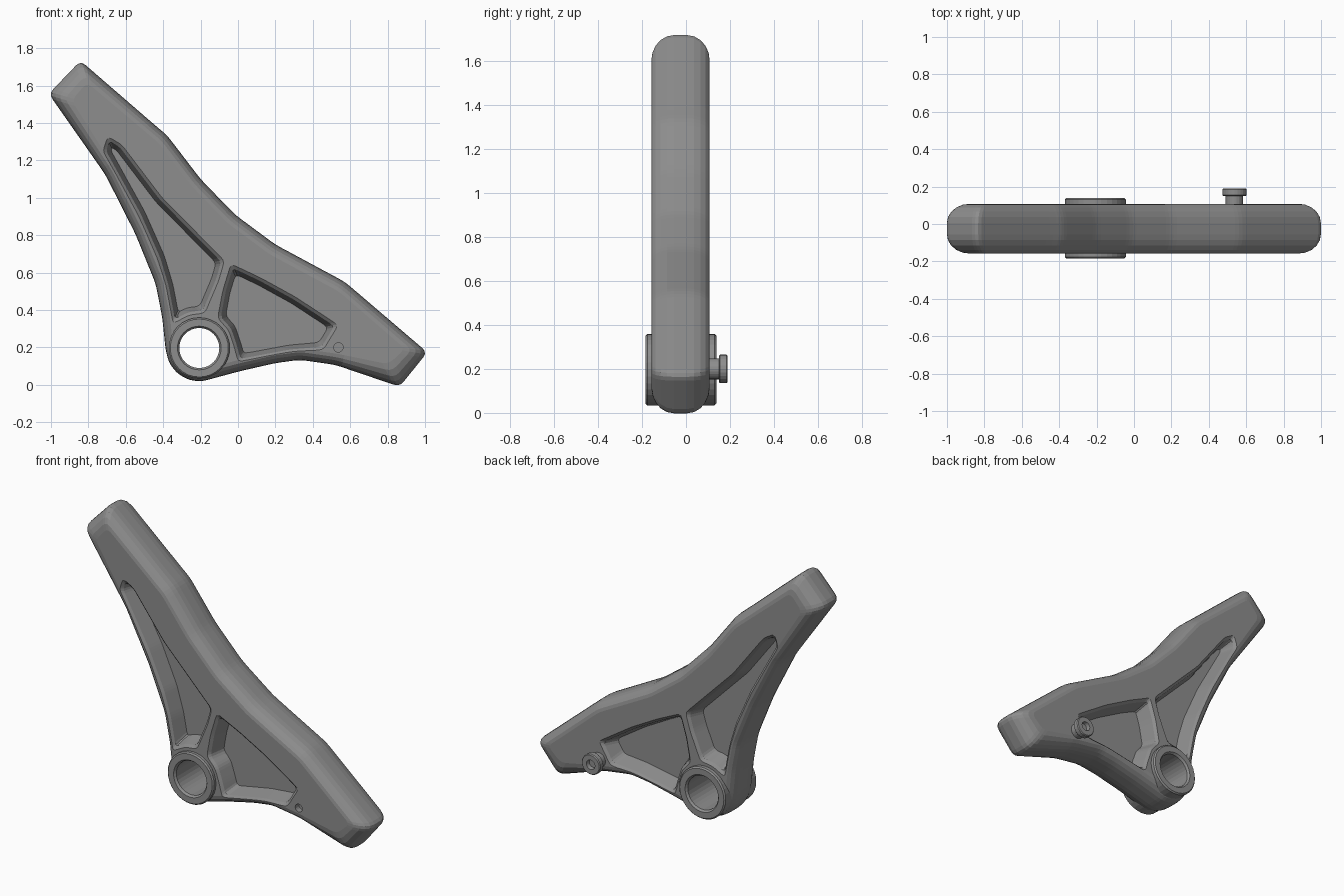
import bpy, bmesh, math
from mathutils import Vector

if "Cube" in bpy.data.objects:
    bpy.data.objects.remove(bpy.data.objects["Cube"])

MID = -0.025      # y of the plate's middle plane
HUB = (-0.207, 0.197)
GREY = bpy.data.materials.new("dark_grey")
GREY.diffuse_color = (0.27, 0.27, 0.27, 1)
GREY.use_nodes = True
GREY.node_tree.nodes["Principled BSDF"].inputs["Base Color"].default_value = GREY.diffuse_color


def inset(pts, d, heavy=()):
    """Move every edge of a closed 2D outline inward by d (more for heavy edges)."""
    n = len(pts)
    p = [Vector(q) for q in pts]
    area = sum(p[i].x * p[(i + 1) % n].y - p[(i + 1) % n].x * p[i].y for i in range(n))
    s = 1 if area > 0 else -1
    out = []
    for i in range(n):
        a = (p[i] - p[i - 1]).normalized()
        b = (p[(i + 1) % n] - p[i]).normalized()
        na, nb = Vector((-a.y, a.x)) * s, Vector((-b.y, b.x)) * s
        if (i - 1) % n in heavy:
            out.append(p[i] + na * d * 1.7 + nb * d)
        elif i in heavy:
            out.append(p[i] + na * d + nb * d * 1.7)
        else:
            out.append(p[i] + (na + nb) * (d / max(0.35, 1 + na.dot(nb))))
    return out


def rounded(pts, r):
    """Replace each corner by a short curve."""
    n, out = len(pts), []
    for i in range(n):
        c, a, b = pts[i], pts[i - 1], pts[(i + 1) % n]
        p = c + (a - c) * min(r / (a - c).length, 0.4)
        q = c + (b - c) * min(r / (b - c).length, 0.4)
        for t in (0, 0.33, 0.67, 1):
            out.append(p * (1 - t) ** 2 + c * (2 * t * (1 - t)) + q * t ** 2)
    return out


def finish(name, bm):
    bmesh.ops.remove_doubles(bm, verts=bm.verts, dist=1e-5)
    bmesh.ops.recalc_face_normals(bm, faces=bm.faces)
    me = bpy.data.meshes.new(name)
    bm.to_mesh(me)
    bm.free()
    me.materials.append(GREY)
    ob = bpy.data.objects.new(name, me)
    bpy.context.collection.objects.link(ob)
    return ob


def loft(name, outline, levels, r, heavy=()):
    """Stack insets of an xz outline along y; levels are (y, inset)."""
    bm = bmesh.new()
    rings = [[bm.verts.new((v.x, y, v.y)) for v in rounded(inset(outline, d, heavy), r)]
             for y, d in levels]
    n = len(rings[0])
    for a, b in zip(rings, rings[1:]):
        for i in range(n):
            j = (i + 1) % n
            bm.faces.new((a[i], a[j], b[j], b[i]))
    bm.faces.new(rings[0])
    bm.faces.new(rings[-1])
    return finish(name, bm)


def lathe(name, profile, centre, segs=32):
    """Spin an (r, y) profile around an axis parallel to y."""
    bm = bmesh.new()
    vs = [bm.verts.new((centre[0] + r, y, centre[1])) for r, y in profile]
    es = [bm.edges.new(e) for e in zip(vs, vs[1:])]
    bmesh.ops.spin(bm, geom=vs + es, cent=(centre[0], 0, centre[1]), axis=(0, 1, 0),
                   angle=2 * math.pi, steps=segs)
    return finish(name, bm)


def cut(ob, cutter):
    cutter.hide_render = True
    m = ob.modifiers.new("cut", 'BOOLEAN')
    m.operation, m.solver, m.object = 'DIFFERENCE', 'EXACT', cutter
    bpy.context.view_layer.objects.active = ob
    bpy.ops.object.modifier_apply(modifier=m.name)
    bpy.data.objects.remove(cutter)


# Plate with two arms and fully rounded edges
hub_arc = [(HUB[0] + 0.18 * math.cos(math.radians(a)), HUB[1] + 0.18 * math.sin(math.radians(a)))
           for a in (185, 207, 229, 251, 273)]
outline = [(-0.842, 1.733), (-1.012, 1.556), (-0.71, 1.125), (-0.55, 0.81), (-0.44, 0.54),
           (-0.405, 0.36)] + hub_arc + [
    (0.01, 0.073), (0.198, 0.116), (0.33, 0.134), (0.52, 0.107), (0.864, -0.01),
    (1.012, 0.174), (0.572, 0.55), (0.2, 0.75), (-0.016, 0.91), (-0.2, 1.10),
    (-0.38, 1.335), (-0.44, 1.385)]
arc = [(0.03 + 0.103 * math.sin(t), 0.06 * (1 - math.cos(t)))
       for t in (i * math.pi / 10 for i in range(6))]
levels = [(MID - h, d) for h, d in reversed(arc)] + [(MID + h, d) for h, d in arc]
plate = loft("lever_plate", outline, levels, 0.035, heavy=(0, 15))

# Deep sloped pockets on both faces, leaving a rib above the hub and a thin web
pockets = {
    "upper": [(-0.69, 1.31), (-0.63, 1.275), (-0.417, 0.995), (-0.086, 0.66), (-0.115, 0.56),
              (-0.185, 0.395), (-0.265, 0.385), (-0.34, 0.345), (-0.375, 0.53),
              (-0.42, 0.68), (-0.524, 0.914), (-0.71, 1.25)],
    "lower": [(-0.03, 0.63), (0.118, 0.56), (0.3, 0.46), (0.52, 0.316), (0.45, 0.20),
              (0.278, 0.185), (0.01, 0.135), (-0.01, 0.21), (-0.04, 0.3), (-0.096, 0.36),
              (-0.07, 0.5)]}
for key, pts in pockets.items():
    for s in (-1, 1):
        steps = [(0.2, -0.012), (0.133, -0.012), (0.118, 0.004), (0.025, 0.028)]
        cut(plate, loft(key + "_pocket_cutter", pts, [(MID + s * h, d) for h, d in steps], 0.025))

# Hub bore and small blind hole on the front
cut(plate, lathe("bore_cutter", [(0, -0.4), (0.125, -0.4), (0.125, 0.4), (0, 0.4)], HUB))
PEG = (0.537, 0.2)
cut(plate, lathe("hole_cutter", [(0, -0.4), (0.025, -0.4), (0.025, -0.12), (0, -0.12)], PEG, 16))

# Hub sleeve standing proud of both faces
sleeve = lathe("hub_sleeve", [(0.107, -0.17), (0.117, -0.184), (0.155, -0.184), (0.163, -0.176),
                              (0.163, 0.13), (0.155, 0.138), (0.117, 0.138), (0.107, 0.125),
                              (0.107, -0.17)], HUB)

# Headed peg on the back
peg = lathe("back_peg", [(0, 0.05), (0.047, 0.05), (0.047, 0.15), (0.06, 0.15), (0.065, 0.155),
                         (0.065, 0.184), (0.06, 0.19), (0.03, 0.19), (0.026, 0.165), (0, 0.165)],
            PEG, 24)
